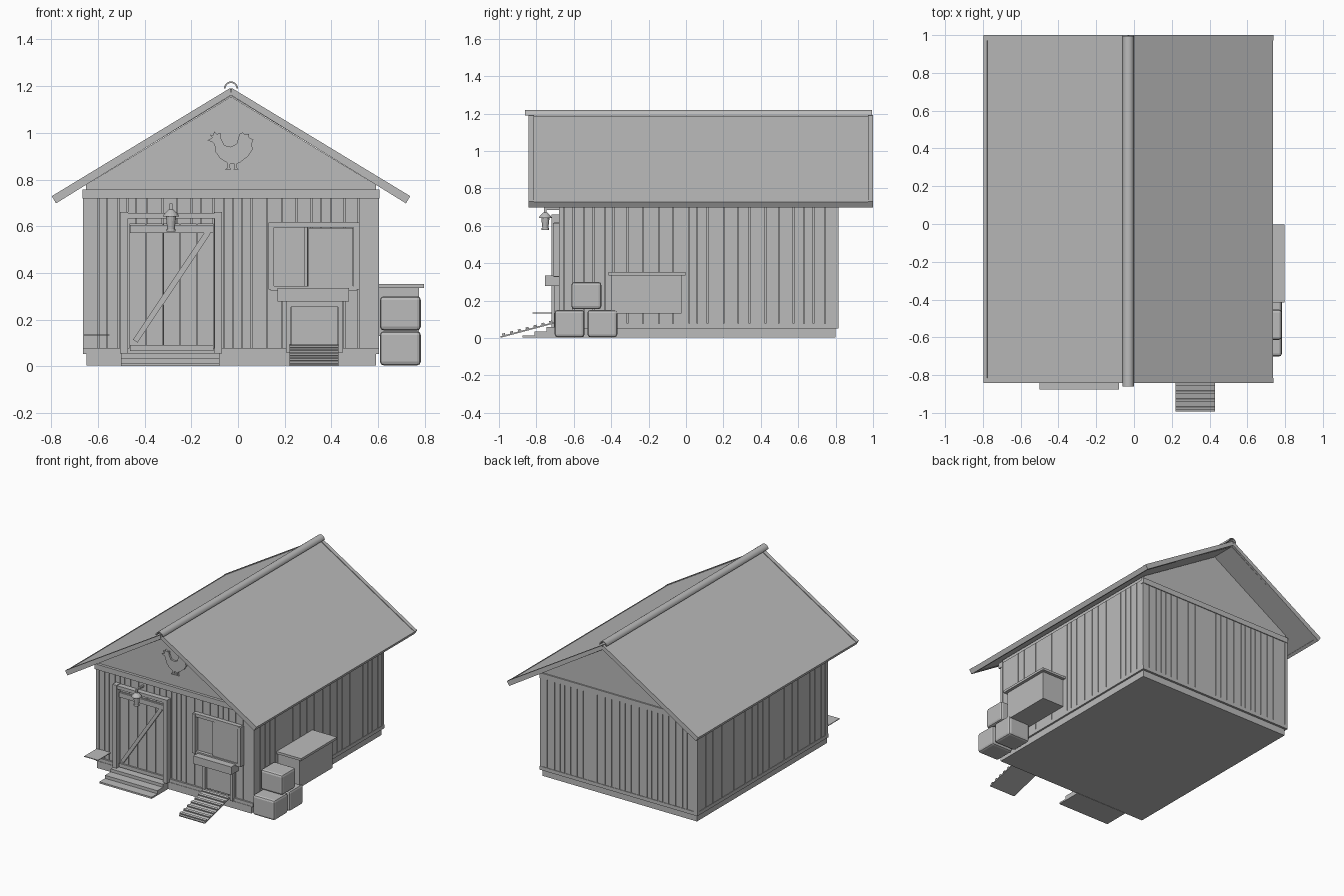
import bpy, bmesh, math, random
from mathutils import Matrix, Vector

if "Cube" in bpy.data.objects:
    bpy.data.objects.remove(bpy.data.objects["Cube"])

random.seed(4)
mat = bpy.data.materials.new("plain_grey")
mat.diffuse_color = (0.5, 0.5, 0.5, 1)
mat.use_nodes = True
mat.node_tree.nodes["Principled BSDF"].inputs["Base Color"].default_value = mat.diffuse_color
CX = -0.03                       # centre line of the house
X0, X1, Y0, Y1 = -0.66, 0.60, -0.675, 0.812


def finish(name, bm, bevel=0):
    bmesh.ops.recalc_face_normals(bm, faces=bm.faces)
    me = bpy.data.meshes.new(name)
    bm.to_mesh(me)
    bm.free()
    me.materials.append(mat)
    ob = bpy.data.objects.new(name, me)
    bpy.context.collection.objects.link(ob)
    if bevel:
        m = ob.modifiers.new("bevel", 'BEVEL')
        m.width, m.segments = bevel, 2
    return ob


def add_box(bm, x0, x1, y0, y1, z0, z1, rot=None):
    c = Vector(((x0 + x1) / 2, (y0 + y1) / 2, (z0 + z1) / 2))
    m = Matrix.Translation(c) @ (rot or Matrix()) @ Matrix.Diagonal((x1 - x0, y1 - y0, z1 - z0, 1))
    bmesh.ops.create_cube(bm, size=1, matrix=m)


def boxes(name, *specs, bevel=0):
    bm = bmesh.new()
    for s in specs:
        add_box(bm, *s)
    return finish(name, bm, bevel)


def add_prism(bm, pts, y0, y1):
    """Extrude an (x, z) outline along y."""
    a = [bm.verts.new((x, y0, z)) for x, z in pts]
    f = bm.faces.new(a)
    r = bmesh.ops.extrude_face_region(bm, geom=[f])
    vs = [v for v in r["geom"] if isinstance(v, bmesh.types.BMVert)]
    bmesh.ops.translate(bm, verts=vs, vec=(0, y1 - y0, 0))


def prism(name, pts, y0, y1):
    bm = bmesh.new()
    add_prism(bm, pts, y0, y1)
    return finish(name, bm)


def splits(a, b, step):
    """Board edges from a to b with uneven widths."""
    n = round((b - a) / step)
    w = [random.uniform(0.65, 1.35) for _ in range(n)]
    out = [a]
    for v in w:
        out.append(out[-1] + v * (b - a) / sum(w))
    return list(zip(out, out[1:]))


# Foundation, sill and wall core
boxes("foundation", (X0 + .012, X1 - .01, -0.69, 0.80, 0.004, 0.055))
boxes("sill", (X0 - .003, X1 + .003, Y0 - .012, Y1 + .004, 0.052, 0.078))
boxes("wall_core", (X0 + .012, X1 - .012, Y0 + .012, Y1 - .012, 0.05, 0.76))

# Wall boards with narrow gaps
G, ZB, ZT = 0.002, 0.07, 0.75
for name, ya, yb in (("front_boards", Y0, Y0 + .014), ("back_boards", Y1 - .014, Y1)):
    boxes(name, *[(a + G, b - G, ya, yb, ZB, ZT) for a, b in splits(X0 + .02, X1 - .02, .05)])
for name, xa, xb in (("left_boards", X0, X0 + .014), ("right_boards", X1 - .014, X1)):
    boxes(name, *[(xa, xb, a + G, b - G, ZB, ZT) for a, b in splits(Y0 + .02, Y1 - .02, .065)])
boxes("corner_posts", *[(x - .012, x + .012, y - .012, y + .012, ZB, ZT)
                        for x in (X0 + .009, X1 - .009) for y in (Y0 + .009, Y1 - .009)])
boxes("top_beams", (X0 - .005, X1 + .005, Y0 - .018, Y0 + .02, .718, .757),
      (X0 - .005, X1 + .005, Y1 - .02, Y1 + .006, .718, .757))

# Gable block under the roof
prism("gable", [(CX - .62, .75), (CX + .62, .75), (CX + .62, .778), (CX, 1.155), (CX - .62, .778)],
      Y0 + .002, Y1 - .004)

# Roof slopes, barge trims and eave trims
for side, s in (("left", -1), ("right", 1)):
    def band(u0, u1, top, bot):
        nx, nz = .518, .855
        d = Vector((.855, -.518))
        def P(u, h):
            return (CX + s * max(0, d.x * u + nx * h), 1.188 + d.y * u + nz * h)
        return [P(u0, top), P(u1, top), P(u1, bot), P(u0, bot)]
    L = .895
    prism(side + "_roof", [(CX, 1.188), (CX + s * .765, .725), (CX + s * .751, .702), (CX, 1.157)], -.825, .985)
    for nm, ya, yb in (("front", -.842, -.814), ("back", .972, 1.0)):
        prism(side + "_" + nm + "_barge", band(0, L, .005, -.031), ya, yb)
    prism(side + "_eave_trim", band(L - .022, L, .003, -.031), -.84, .998)

# Ridge cap: thin half pipe
arc = [math.pi * i / 12 for i in range(13)]
cap = [(CX + .030 * math.cos(t), 1.19 + .030 * math.sin(t)) for t in arc]
cap += [(CX + .023 * math.cos(t), 1.19 + .023 * math.sin(t)) for t in reversed(arc)]
ridge = prism("ridge_cap", cap, -.86, .995)
bpy.context.view_layer.objects.active = ridge
ridge.select_set(True)
bpy.ops.object.shade_smooth_by_angle(angle=math.radians(40))
ridge.select_set(False)

# Hen silhouette on the gable (offsets in hundredths)
hen = [(-10, 3.8), (-8, 4.8), (-9, 6.2), (-7.6, 6), (-7.2, 7.6), (-6, 6.4), (-4.6, 7), (-4.2, 4.5),
       (-2.8, 1.6), (0, 1), (2.4, 2.2), (3.6, 6.4), (5, 7.2), (6, 6.2), (7.6, 6.6), (7.8, 5), (9.6, 4),
       (8.8, 2), (9.4, 0), (7.4, -3), (4, -5.6), (2.6, -6.2), (2.6, -8), (3.4, -8.8), (.8, -8.8),
       (1.6, -8), (1.6, -6.4), (-.4, -6.4), (-.4, -8), (.2, -8.8), (-3, -8.8), (-1.4, -8),
       (-1.4, -6), (-4.6, -4), (-6.8, -1), (-7, 2), (-8, 3)]
prism("hen_silhouette", [(CX + x / 100, .93 + z / 100) for x, z in hen], Y0 - .012, Y0 + .01)

# Door: frame, planks, rails and brace
F = -.718
boxes("door_frame", (-.505, -.472, F, Y0 + .01, .055, .66), (-.10, -.068, F, Y0 + .01, .055, .66),
      (-.505, -.068, F + .006, Y0 + .01, .632, .656))
boxes("door_planks", *[(-.464 + i * .0725, -.464 + (i + 1) * .0725 - .004, -.69, Y0 + .01, .065, .612)
                       for i in range(5)])
boxes("door_rails", (-.462, -.105, -.702, -.685, .572, .606), (-.462, -.105, -.702, -.685, .065, .092))
p, q = Vector((-.44, .108)), Vector((-.128, .575))
n = (q - p).orthogonal().normalized() * .012
prism("door_brace", [tuple(v) for v in (p + n, q + n, q - n, p - n)], -.702, -.685)

# Lantern above the door
bm = bmesh.new()
for r1, r2, z0, z1 in ((.020, .020, .578, .588), (.016, .022, .588, .642), (.034, .030, .642, .652),
                       (.030, .010, .652, .672)):
    bmesh.ops.create_cone(bm, cap_ends=True, segments=16, radius1=r1, radius2=r2, depth=z1 - z0,
                          matrix=Matrix.Translation((-.287, -.752, (z0 + z1) / 2)))
add_box(bm, -.293, -.281, -.758, -.746, .668, .695)
add_box(bm, -.293, -.281, -.758, Y0 + .01, .685, .697)
finish("lantern", bm)

# Door steps
boxes("door_steps", (-.50, -.08, -.875, -.685, .002, .014), (-.50, -.08, -.81, -.685, .014, .036),
      (-.50, -.08, -.745, -.685, .036, .058))

# Window: frame, open bay bar and sliding shutter
boxes("window_frame", (.13, .155, -.712, Y0 + .01, .33, .615), (.495, .52, -.712, Y0 + .01, .33, .615),
      (.14, .51, -.706, Y0 + .01, .595, .618), (.14, .51, -.706, Y0 + .01, .325, .345))
boxes("window_pane", (.155, .30, -.682, Y0 + .01, .345, .595))
boxes("window_bar", (.282, .298, -.695, Y0 + .01, .345, .595))
boxes("window_shutter", (.302, .492, -.70, Y0 + .01, .34, .592))
boxes("window_planter", (.17, .475, -.755, Y0 + .01, .278, .335))

# Hen hatch with posts and slats
boxes("hatch_posts", (.205, .228, -.705, Y0 + .01, .06, .278), (.428, .45, -.705, Y0 + .01, .06, .278),
      (.205, .45, -.70, Y0 + .01, .255, .278))
boxes("hatch_door", (.23, .426, -.684, Y0 + .01, .09, .255))

# Ramp with cleats
bm = bmesh.new()
ang = math.atan2(.08, .30)
R = Matrix.Rotation(ang, 4, 'X')
add_box(bm, .22, .43, -.997, -.688, .041, .049, R)
for i in range(7):
    y = -.975 + i * .042
    z = .056 + (y + .8425) * math.tan(ang)
    add_box(bm, .22, .43, y - .008, y + .008, z - .006, z + .004, R)
finish("ramp", bm)

# Small shelf plate by the left corner
boxes("corner_shelf", (-.66, -.55, -.82, Y0 + .01, .131, .136))

# Nest box on the right side
boxes("nest_box", (X1 - .01, .775, -.40, -.025, .13, .335))
boxes("nest_box_lid", (X1 - .01, .797, -.415, -.003, .335, .352))

# Stacked bales
for nm, y, z in (("front_bale", -.622, .077), ("rear_bale", -.447, .077), ("top_bale", -.533, .227)):
    boxes(nm, (.608, .783, y - .08, y + .08, z - .073, z + .073), bevel=.016)
